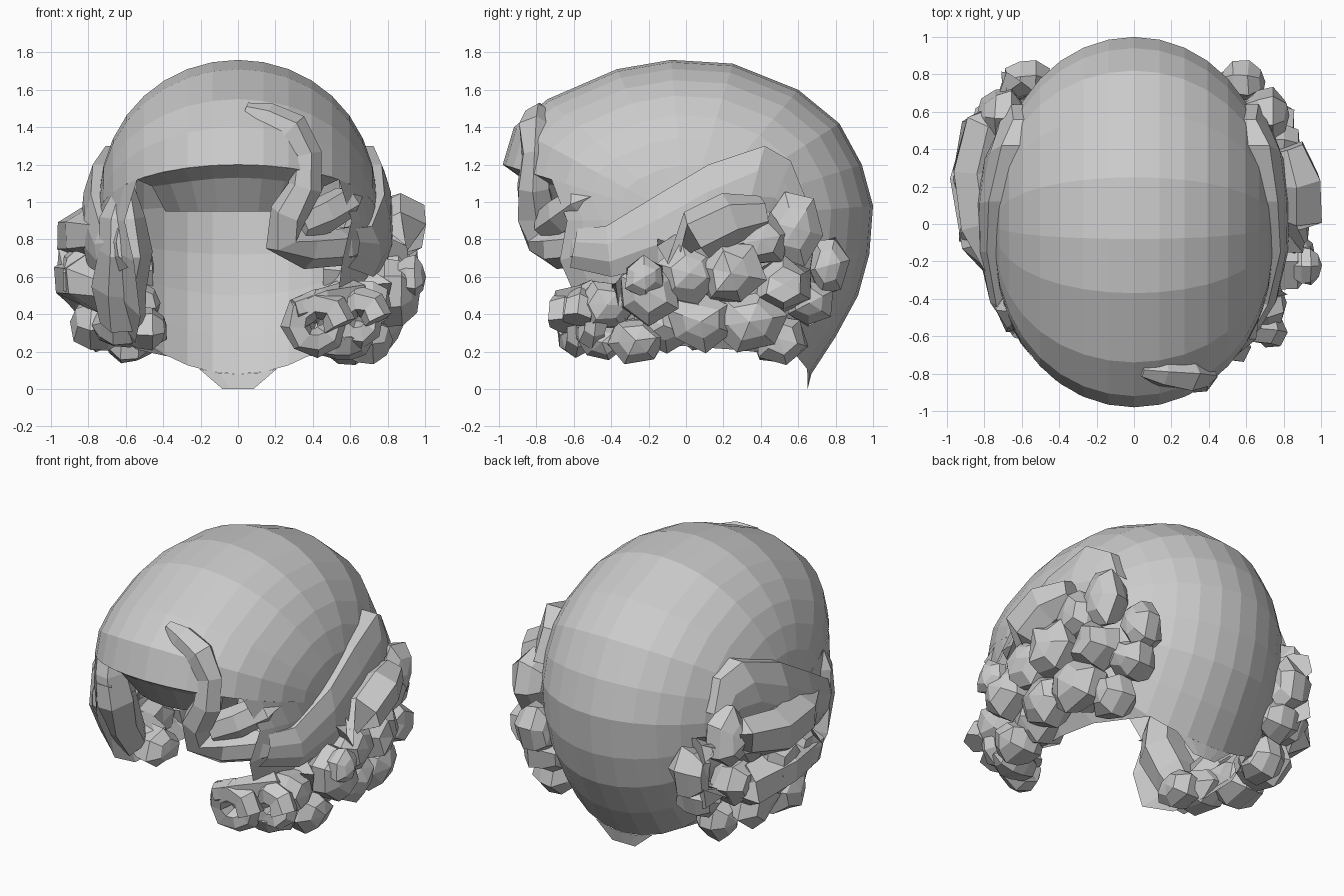
import bpy, bmesh, random
from math import sin, cos, pi, radians
from mathutils import Vector

random.seed(4)
cube = bpy.data.objects.get("Cube")
if cube:
    bpy.data.objects.remove(cube)

hair = bpy.data.materials.new("hair grey")
hair.use_nodes = True
hair.diffuse_color = (0.6, 0.6, 0.6, 1)
hair.node_tree.nodes["Principled BSDF"].inputs["Base Color"].default_value = (0.6, 0.6, 0.6, 1)

MID = Vector((0, 0, 0.9))
WIDTH = 0.75


def finish(name, bm):
    bmesh.ops.recalc_face_normals(bm, faces=bm.faces)
    mesh = bpy.data.meshes.new(name)
    bm.to_mesh(mesh)
    bm.free()
    mesh.materials.append(hair)
    obj = bpy.data.objects.new(name, mesh)
    bpy.context.collection.objects.link(obj)


def grid(name, rows, closed=False, caps=False):
    """Join rows of points with quads."""
    bm = bmesh.new()
    vs = [[bm.verts.new(p) for p in row] for row in rows]
    n = len(rows[0])
    for a, b in zip(vs, vs[1:]):
        for i in range(n if closed else n - 1):
            j = (i + 1) % n
            bm.faces.new((a[i], a[j], b[j], b[i]))
    if caps:
        bm.faces.new(vs[0])
        bm.faces.new(vs[-1])
    finish(name, bm)


def arc(y, z, start, end, steps):
    """Points running sideways over the head from one profile point."""
    out = []
    for i in range(steps + 1):
        v = radians(start + (end - start) * i / steps)
        k = cos(v) ** 0.85
        out.append(Vector((WIDTH * sin(v), y * k, MID.z + (z - MID.z) * k)))
    return out


def tube(name, path, sides=6, jitter=0.02):
    """Tapered lock of hair; path holds (x, y, z, radius)."""
    pts = [Vector(p[:3]) for p in path]
    rows = []
    for i, p in enumerate(pts):
        t = (pts[min(i + 1, len(pts) - 1)] - pts[max(i - 1, 0)]).normalized()
        ref = Vector((0, 1, 0)) if abs(t.y) < 0.85 else Vector((1, 0, 0))
        a = t.cross(ref).normalized()
        b = t.cross(a)
        rows.append([p + (a * cos(2 * pi * k / sides) + b * sin(2 * pi * k / sides))
                     * (path[i][3] + random.uniform(-jitter, jitter)) for k in range(sides)])
    grid(name, rows, True, True)


def blob(name, x, y, z, sx, sy, sz):
    """Chunky faceted clump of curly hair."""
    bm = bmesh.new()
    bmesh.ops.create_uvsphere(bm, u_segments=6, v_segments=5, radius=1)
    turn = random.uniform(0, pi)
    for v in bm.verts:
        k = random.uniform(0.88, 1.15)
        # tip the poles sideways, then spin
        q = Vector((v.co.z, v.co.x * cos(turn) - v.co.y * sin(turn),
                    v.co.x * sin(turn) + v.co.y * cos(turn))) * k
        v.co = Vector((x + q.x * sx, y + q.y * sy, z + q.z * sz))
    finish(name, bm)


# Smoothly rounded cap, from the hairline over the crown to the nape
profile = [(-0.98, 1.2), (-0.92, 1.4), (-0.74, 1.55), (-0.37, 1.71), (-0.08, 1.76),
           (0.25, 1.74), (0.6, 1.6), (0.82, 1.42), (0.94, 1.2), (1.0, 0.98),
           (0.98, 0.72), (0.92, 0.5), (0.8, 0.28), (0.67, 0.08)]
grid("hair_cap", [arc(y, z, -84, 84, 16) for y, z in profile])

# Small point of hair at the middle of the nape
nape = arc(0.67, 0.08, -16, 16, 4)
grid("nape_point", [nape, [Vector((p.x * 0.4, 0.65, 0)) for p in nape]])

# Underside of the front hairline, turned back to the forehead
front = arc(-0.98, 1.2, -46, 46, 8)
middle = [Vector((p.x * 0.85, p.y * 0.9, 1.1 + 0.03 * cos(p.x * 4))) for p in front]
back = [Vector((p.x * 0.72, p.y * 0.78, 0.95)) for p in front]
grid("hairline_underside", [front, middle, back])

# Side walls hanging around the ears, with hair swept back above them
wall = [(0.67, 0.08, 30), (0.36, -0.04, 46), (0, -0.06, 49), (-0.4, 0, 47),
        (-0.72, 0.22, 44), (-0.95, 0.6, 48), (-1.0, 0.9, 54), (-0.98, 1.2, 46)]
sweep_top = [(0.58, -0.58, 0.86), (0.67, -0.43, 0.87), (0.72, -0.15, 1.04),
             (0.72, 0.12, 1.2), (0.66, 0.42, 1.3), (0.6, 0.56, 1.22), (0.6, 0.64, 1.02)]
sweep_low = [(0.56, -0.62, 0.65), (0.68, -0.4, 0.6), (0.76, -0.15, 0.66),
             (0.78, 0.1, 0.78), (0.74, 0.32, 0.92), (0.7, 0.44, 0.94), (0.66, 0.5, 0.9)]
for side, label in ((1, "left"), (-1, "right")):
    grid(label + "_side_wall", [arc(y, z, side * s, side * 86, 5) for y, z, s in wall])
    rows = []
    for top, low in zip(sweep_top, sweep_low):
        a, b = Vector(top), Vector(low)
        row = [a - Vector((0.06, 0, 0))] + [
            a.lerp(b, t) + Vector((0.075 * sin(pi * (0.2 + 0.7 * t)) + random.uniform(0, 0.025), 0, 0))
            for t in (0, 0.35, 0.7, 1)]
        rows.append([Vector((side * p.x, p.y, p.z)) for p in row])
    grid(label + "_temple_sweep", rows)

# Curls shared by both sides: x, y, z and half sizes
curls = [(0.81, 0.02, 0.62, 0.14, 0.17, 0.17), (0.82, 0.24, 0.62, 0.15, 0.18, 0.19),
         (0.74, 0.08, 0.36, 0.15, 0.19, 0.16), (0.71, 0.34, 0.36, 0.15, 0.2, 0.16),
         (0.72, 0.52, 0.56, 0.15, 0.16, 0.15), (0.7, 0.58, 0.86, 0.13, 0.15, 0.2),
         (0.57, 0.76, 0.66, 0.13, 0.11, 0.17), (0.58, 0.5, 0.27, 0.14, 0.15, 0.14),
         (0.76, 0.4, 0.8, 0.13, 0.16, 0.15), (0.56, 0.66, 0.46, 0.14, 0.13, 0.13),
         (0.62, -0.12, 0.34, 0.15, 0.18, 0.14)]
for side, label in ((1, "left"), (-1, "right")):
    for n, (x, *rest) in enumerate(curls):
        blob(f"{label}_curl_{n + 1}", side * x, *rest)

# Left side: curls towards the cheek and a roll standing out over the ear
for n, spec in enumerate([(0.83, -0.2, 0.52, 0.14, 0.17, 0.17),
                          (0.68, -0.27, 0.26, 0.14, 0.17, 0.14),
                          (0.68, -0.42, 0.45, 0.13, 0.17, 0.14),
                          (0.56, -0.45, 0.25, 0.14, 0.14, 0.11),
                          (0.92, -0.22, 0.6, 0.08, 0.12, 0.11)]):
    blob(f"left_cheek_curl_{n + 1}", *spec)
tube("left_ear_roll", [(0.82, -0.1, 0.72, 0.09), (0.87, 0.06, 0.82, 0.14),
                       (0.87, 0.24, 0.91, 0.14), (0.82, 0.41, 0.94, 0.1)])

# Right side: long rolls over the ear, and locks in front of it
tube("right_upper_roll", [(-0.62, 0.76, 0.82, 0.1), (-0.78, 0.52, 0.86, 0.13),
                          (-0.84, 0.28, 0.82, 0.14), (-0.8, 0, 0.82, 0.13),
                          (-0.7, -0.22, 0.82, 0.1)])
tube("right_lower_roll", [(-0.62, 0.74, 0.52, 0.1), (-0.8, 0.5, 0.55, 0.14),
                          (-0.86, 0.24, 0.58, 0.14), (-0.8, -0.08, 0.58, 0.14),
                          (-0.68, -0.26, 0.5, 0.1)])
tube("right_front_lock", [(-0.6, -0.47, 1.08, 0.05), (-0.62, -0.46, 0.92, 0.13),
                          (-0.6, -0.44, 0.74, 0.15), (-0.63, -0.36, 0.54, 0.14),
                          (-0.62, -0.25, 0.36, 0.11)])
blob("right_jaw_curl", -0.5, -0.16, 0.32, 0.13, 0.15, 0.12)

# Forelock lying on the brow and sweeping round to the temple
tube("forelock", [(0.04, -0.78, 1.49, 0.04), (0.15, -0.79, 1.45, 0.09),
                  (0.28, -0.8, 1.38, 0.1), (0.36, -0.81, 1.25, 0.08),
                  (0.35, -0.82, 1.08, 0.09), (0.27, -0.8, 0.94, 0.11),
                  (0.24, -0.76, 0.8, 0.11), (0.37, -0.69, 0.75, 0.1),
                  (0.55, -0.55, 0.75, 0.1), (0.66, -0.38, 0.78, 0.08)], jitter=0.012)
tube("brow_lock", [(0.32, -0.74, 0.88, 0.09), (0.45, -0.66, 0.93, 0.11),
                   (0.57, -0.55, 1.0, 0.1), (0.63, -0.46, 1.04, 0.04)])


# Coiled locks curling forward on the left cheek
def coil(name, x, y, z, radius, thick, turns):
    path = []
    steps = int(turns * 8)
    for i in range(steps + 1):
        a = 2 * pi * i * turns / steps
        k = 1 - 0.5 * i / steps
        path.append((x + radius * k * cos(a), y + 0.14 * i / steps,
                     z + radius * k * sin(a), thick * (0.5 + 0.5 * k)))
    tube(name, path, 6, 0.012)


coil("left_cheek_coil", 0.42, -0.66, 0.34, 0.13, 0.09, 1.5)
coil("left_jaw_coil", 0.64, -0.58, 0.37, 0.11, 0.085, 1.4)
tube("left_cheek_lock", [(0.3, -0.66, 0.43, 0.06), (0.45, -0.62, 0.47, 0.08),
                         (0.62, -0.5, 0.5, 0.1), (0.72, -0.32, 0.5, 0.12)])
